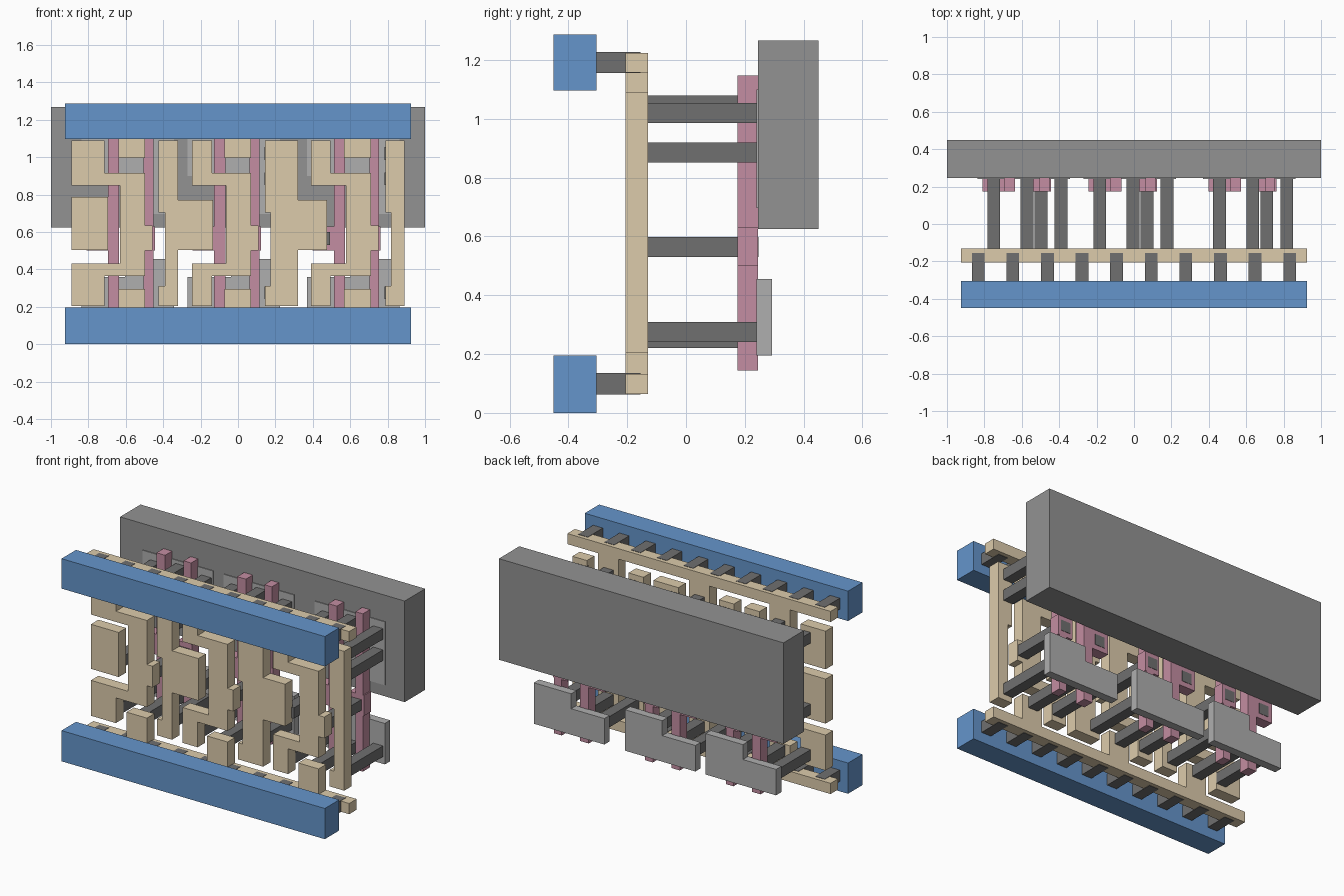
import bpy, bmesh

if "Cube" in bpy.data.objects:
    bpy.data.objects.remove(bpy.data.objects["Cube"])


def material(name, color):
    m = bpy.data.materials.new(name)
    m.diffuse_color = (*color, 1)
    m.use_nodes = True
    m.node_tree.nodes["Principled BSDF"].inputs["Base Color"].default_value = m.diffuse_color
    return m


BLUE = material("upper_metal_blue", (0.13, 0.30, 0.60))
BEIGE = material("lower_metal_beige", (0.72, 0.60, 0.41))
PINK = material("gate_pink", (0.55, 0.27, 0.36))
DARK = material("contact_dark", (0.16, 0.16, 0.16))
GREY = material("well_grey", (0.29, 0.29, 0.29))
LIGHT = material("diffusion_grey", (0.43, 0.43, 0.43))


def plate(name, outline, y0, y1, mat):
    """Extrude an x-z outline from y0 to y1."""
    bm = bmesh.new()
    front = [bm.verts.new((x, y0, z)) for x, z in outline]
    face = bm.faces.new(front)
    ext = bmesh.ops.extrude_face_region(bm, geom=[face])
    for v in ext["geom"]:
        if isinstance(v, bmesh.types.BMVert):
            v.co.y = y1
    bmesh.ops.recalc_face_normals(bm, faces=bm.faces)
    me = bpy.data.meshes.new(name)
    bm.to_mesh(me)
    bm.free()
    ob = bpy.data.objects.new(name, me)
    bpy.context.collection.objects.link(ob)
    me.materials.append(mat)
    return ob


def block(name, x0, x1, z0, z1, y0, y1, mat):
    return plate(name, [(x0, z0), (x1, z0), (x1, z1), (x0, z1)], y0, y1, mat)


METAL = (-0.205, -0.13)
GATE = (0.175, 0.245)

# Large well behind everything
block("well", -1, 1, 0.625, 1.267, 0.245, 0.45, GREY)

# Upper metal bars and the vias joining them to the rails
for side, bar0, bar1, via0, via1 in (("top", 1.097, 1.287, 1.158, 1.225),
                                     ("bottom", 0, 0.195, 0.065, 0.133)):
    block(side + "_bar", -0.925, 0.925, bar0, bar1, -0.45, -0.305, BLUE)
    for i in range(10):
        x = -0.833 + i * 0.185
        block(side + "_via", x - 0.034, x + 0.034, via0 - 0.002, via1 + 0.002,
              -0.31, -0.155, DARK)


def rail(name, z_out, z_in, z_tab):
    """Rail with one tab per cell."""
    pts = [(-0.925, z_out), (-0.925, z_in)]
    for d in (0, 0.567, 1.207):
        pts += [(-0.64 + d, z_in), (-0.64 + d, z_tab),
                (-0.497 + d, z_tab), (-0.497 + d, z_in)]
    pts += [(0.925, z_in), (0.925, z_out)]
    plate(name, pts, *METAL, BEIGE)


rail("top_rail", 1.225, 1.158, 0.995)
rail("bottom_rail", 0.065, 0.133, 0.295)

# Input pad of the first cell
block("input_pad", -0.89, -0.695, 0.503, 0.786, *METAL, BEIGE)

# Three cells: offset, bracket left edge, bracket arm edge
for d, left, arm in ((0, -0.89, -0.715), (0.567, -0.245, -0.14), (1.207, 0.39, 0.495)):
    # Bracket joining the left contacts to the second gate
    col, right, bump = -0.63 + d, -0.497 + d, -0.457 + d
    plate("bracket", [(left, 1.09), (arm, 1.09), (arm, 0.915), (right, 0.915),
                      (right, 0.635), (bump, 0.635), (bump, 0.5), (right, 0.5),
                      (right, 0.365), (arm, 0.365), (arm, 0.205), (left, 0.205),
                      (left, 0.43), (col, 0.43), (col, 0.848), (left, 0.848)],
          *METAL, BEIGE)

    # Gates with contact pads
    l0, l1, lp = -0.695 + d, -0.635 + d, -0.81 + d
    plate("left_gate", [(l0, 0.145), (l1, 0.145), (l1, 1.147), (l0, 1.147),
                        (l0, 0.63), (lp, 0.63), (lp, 0.5), (l0, 0.5)], *GATE, PINK)
    r0, r1, rp, rq = -0.505 + d, -0.452 + d, -0.547 + d, -0.445 + d
    plate("right_gate", [(r0, 0.145), (r1, 0.145), (r1, 0.5), (rq, 0.5), (rq, 0.63),
                         (r1, 0.63), (r1, 1.147), (r0, 1.147), (r0, 0.63),
                         (rp, 0.63), (rp, 0.5), (r0, 0.5)], *GATE, PINK)

    # Stepped diffusion plates
    a, s, b = -0.838 + d, -0.605 + d, -0.343 + d
    plate("lower_diffusion", [(a, 0.195), (b, 0.195), (b, 0.455), (s, 0.455),
                              (s, 0.36), (a, 0.36)], 0.24, 0.293, LIGHT)
    plate("upper_diffusion", [(a, 1.1), (b, 1.1), (b, 0.697), (s, 0.697),
                              (s, 0.9), (a, 0.9)], 0.24, 0.293, LIGHT)

    # Contacts: centre x and centre z
    for x, z in ((-0.75, 1.02), (-0.75, 0.275), (-0.75, 0.565), (-0.572, 1.045),
                 (-0.572, 0.255), (-0.497, 0.565), (-0.39, 1.02), (-0.39, 0.885),
                 (-0.39, 0.275)):
        block("contact", x + d - 0.034, x + d + 0.034, z - 0.034, z + 0.034,
              -0.14, 0.247, DARK)

# Output columns; the first two carry a pad to the next cell
for x0, notch, x1, pad in ((-0.425, -0.39, -0.32, -0.135), (0.145, 0.175, 0.32, 0.475),
                           (0.788, 0.818, 0.89, None)):
    pts = [(x0, 1.09), (x0, 0.705), (notch, 0.705), (notch, 0.31), (x0, 0.31),
           (x0, 0.205), (x1, 0.205)]
    if pad:
        pts += [(x1, 0.503), (pad, 0.503), (pad, 0.77), (x1, 0.77)]
    plate("output_column", pts + [(x1, 1.09)], *METAL, BEIGE)
